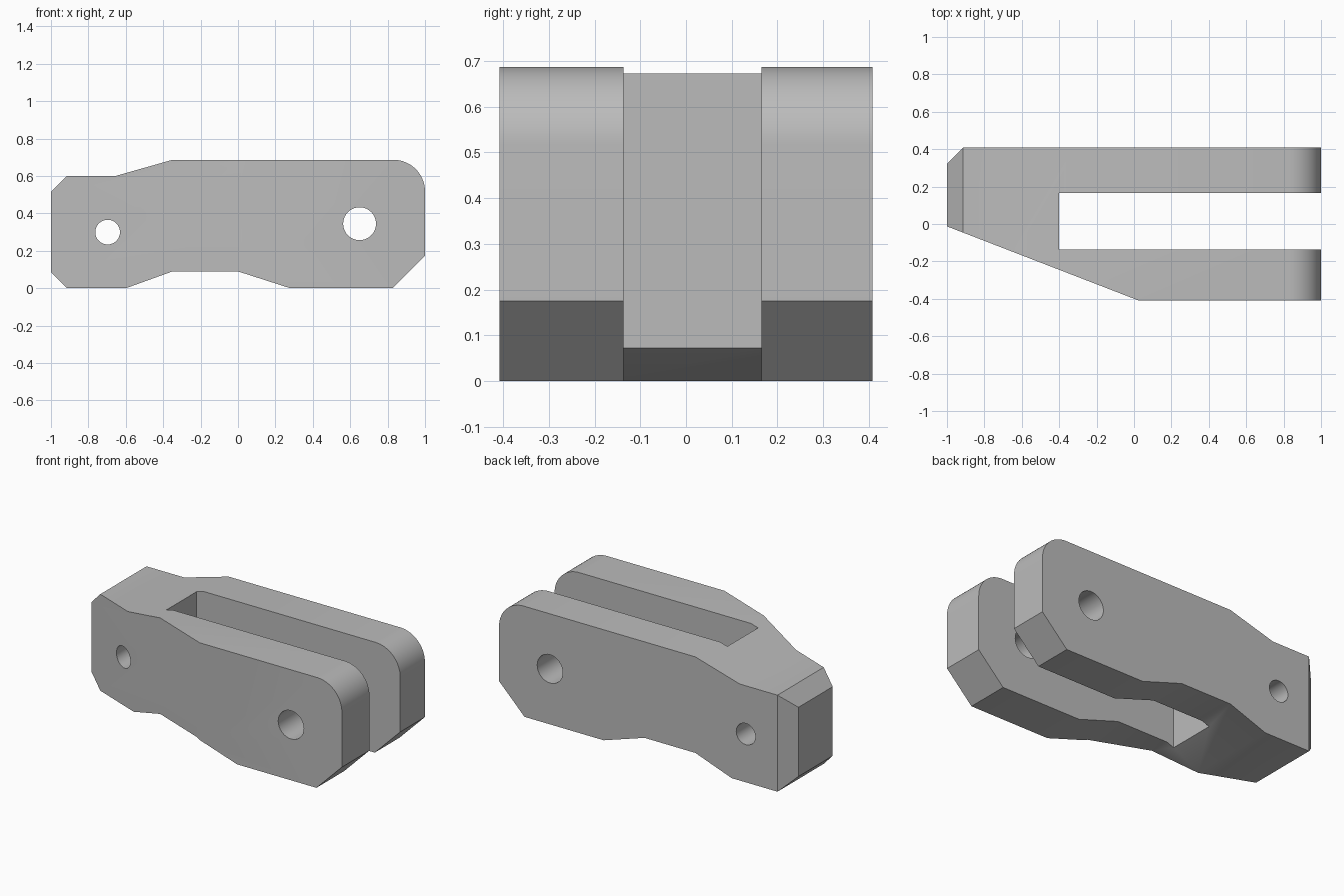
import bpy, bmesh
from math import sin, cos, pi
from mathutils import Vector

default = bpy.data.objects.get("Cube")
if default:
    bpy.data.objects.remove(default, do_unlink=True)

metal = bpy.data.materials.new("plain grey metal")
metal.use_nodes = True
grey = (0.5, 0.5, 0.5, 1)
metal.diffuse_color = grey
metal.node_tree.nodes["Principled BSDF"].inputs["Base Color"].default_value = grey


def arc(cx, cy, r, start, end, n):
    """Points along a circular arc."""
    return [(cx + r * cos(start + (end - start) * i / n),
             cy + r * sin(start + (end - start) * i / n)) for i in range(n + 1)]


def prism(name, outline, axis, low, high):
    """Extrude an outline along y (outline in x, z) or along z (outline in x, y)."""
    bm = bmesh.new()
    place = (lambda a, b: (a, low, b)) if axis == "y" else (lambda a, b: (a, b, low))
    face = bm.faces.new([bm.verts.new(place(a, b)) for a, b in outline])
    out = bmesh.ops.extrude_face_region(bm, geom=[face])
    shift = Vector((0, high - low, 0)) if axis == "y" else Vector((0, 0, high - low))
    bmesh.ops.translate(bm, vec=shift, verts=[v for v in out["geom"] if isinstance(v, bmesh.types.BMVert)])
    bmesh.ops.recalc_face_normals(bm, faces=bm.faces)
    mesh = bpy.data.meshes.new(name)
    bm.to_mesh(mesh)
    bm.free()
    mesh.materials.append(metal)
    obj = bpy.data.objects.new(name, mesh)
    bpy.context.collection.objects.link(obj)
    return obj


# Side profile of the lever, with one rounded upper corner
R = 0.17
profile = [(-1, 0.085), (-0.915, 0), (-0.6, 0), (-0.35, 0.09), (0, 0.09), (0.28, 0),
           (0.825, 0), (1, 0.175)]
profile += arc(1 - R, 0.687 - R, R, 0, pi / 2, 16)
profile += [(-0.35, 0.687), (-0.655, 0.6), (-0.915, 0.6), (-1, 0.515)]
body = prism("clevis_lever", profile, "y", -0.408, 0.408)

# Fork slot, tapered front side, end chamfer and the two pin holes
cutters = [
    prism("slot_cutter", [(-0.4, -0.137), (1.2, -0.137), (1.2, 0.165), (-0.4, 0.165)], "z", -0.5, 1.2),
    prism("taper_cutter", [(-1.258, 0.087), (-1.258, -0.9), (0.022, -0.9), (0.022, -0.408)], "z", -0.5, 1.2),
    prism("chamfer_cutter", [(-1.1, 0.223), (-0.815, 0.508), (-1.1, 0.508)], "z", -0.5, 1.2),
    prism("small_pin_hole_cutter", arc(-0.697, 0.3, 0.066, 0, 2 * pi, 32)[:-1], "y", -1, 1),
    prism("large_pin_hole_cutter", arc(0.65, 0.345, 0.088, 0, 2 * pi, 32)[:-1], "y", -1, 1),
]
for cutter in cutters:
    mod = body.modifiers.new(cutter.name, "BOOLEAN")
    mod.operation = "DIFFERENCE"
    mod.solver = "EXACT"
    mod.object = cutter

# Bake the cuts, then drop the cutters
bpy.context.view_layer.update()
cut_mesh = bpy.data.meshes.new_from_object(body.evaluated_get(bpy.context.evaluated_depsgraph_get()))
body.modifiers.clear()
body.data = cut_mesh
for cutter in cutters:
    bpy.data.objects.remove(cutter, do_unlink=True)

# Smooth the curves and shallow bends, keep the chamfers crisp
bpy.ops.object.select_all(action="DESELECT")
body.select_set(True)
bpy.context.view_layer.objects.active = body
bpy.ops.object.shade_smooth_by_angle(angle=pi / 6)
